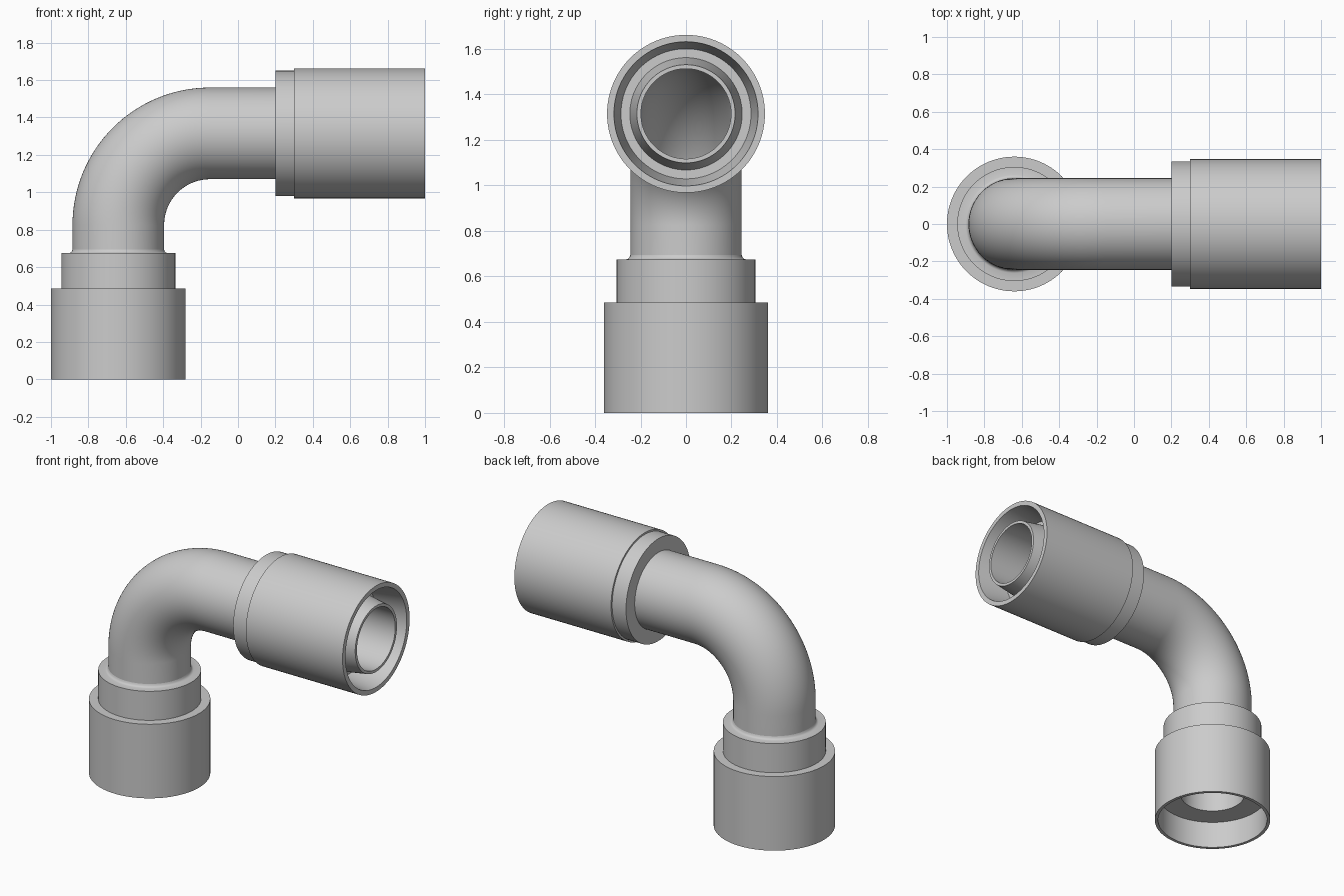
import bpy, bmesh
from math import sin, cos, pi, radians
from mathutils import Vector

if "Cube" in bpy.data.objects:
    bpy.data.objects.remove(bpy.data.objects["Cube"])

SIDES = 96
AX, AZ, BEND = -0.64, 1.315, 0.49      # leg axis x, arm axis z, bend radius


def sweep(name, rings):
    """Skin circular rings given as (centre, tilt from vertical, radius)."""
    bm = bmesh.new()
    loops = []
    for c, t, r in rings:
        n, y = Vector((cos(t), 0, -sin(t))), Vector((0, 1, 0))
        loops.append([bm.verts.new(Vector(c) + r * (cos(a) * n + sin(a) * y))
                      for a in (2 * pi * k / SIDES for k in range(SIDES))])
    for lo, hi in zip(loops, loops[1:]):
        for k in range(SIDES):
            m = (k + 1) % SIDES
            bm.faces.new((lo[k], lo[m], hi[m], hi[k]))
    mesh = bpy.data.meshes.new(name)
    bm.to_mesh(mesh)
    bm.free()
    ob = bpy.data.objects.new(name, mesh)
    bpy.context.collection.objects.link(ob)
    bpy.ops.object.select_all(action='DESELECT')
    ob.select_set(True)
    bpy.context.view_layer.objects.active = ob
    bpy.ops.object.shade_smooth_by_angle(angle=radians(30))
    return ob


# Hollow elbow pipe: straight leg, quarter bend, straight arm
path = [((AX, 0, 0.695), 0)]
for i in range(33):
    t = pi / 2 * i / 32
    path.append(((AX + BEND - BEND * cos(t), 0, AZ - BEND + BEND * sin(t)), t))
path.append(((0.2, 0, AZ), pi / 2))
sweep("elbow_pipe_outside", [(c, t, 0.245) for c, t in path])
sweep("elbow_pipe_bore", [(c, t, 0.198) for c, t in reversed(path)])

# Lower socket with collar, small fillet and open recess: (radius, z)
socket = [(0.198, 0.695), (0.198, 0.18), (0.34, 0.18), (0.34, 0), (0.36, 0),
          (0.36, 0.485), (0.305, 0.485), (0.305, 0.675), (0.262, 0.675),
          (0.254, 0.678), (0.248, 0.685), (0.245, 0.695)]
sweep("lower_socket", [((AX, 0, z), 0, r) for r, z in socket])

# Side sleeve with tapered groove around the inner nozzle: (radius, x)
sleeve = [(0.245, 0.2), (0.335, 0.2), (0.335, 0.3), (0.347, 0.3), (0.347, 1),
          (0.317, 1), (0.286, 0.8), (0.247, 0.8), (0.216, 1), (0.198, 1),
          (0.198, 0.2)]
sweep("side_sleeve", [((x, 0, AZ), pi / 2, r) for r, x in sleeve])
